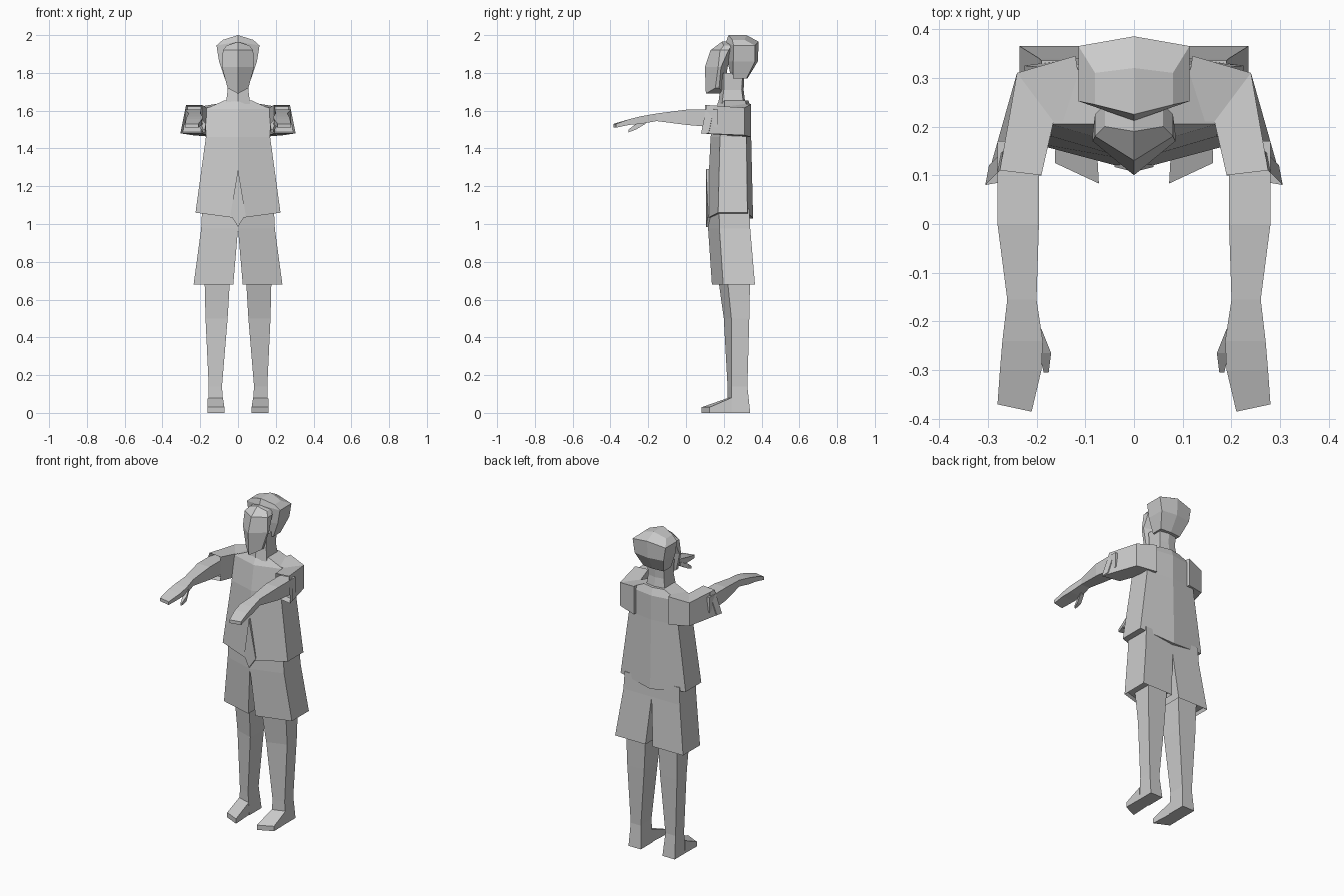
import bpy, bmesh
from mathutils import Vector

if "Cube" in bpy.data.objects:
    bpy.data.objects.remove(bpy.data.objects["Cube"], do_unlink=True)

shade = (.6, .6, .6, 1)
grey = bpy.data.materials.new("light_grey")
grey.use_nodes = True
grey.diffuse_color = shade
grey.node_tree.nodes["Principled BSDF"].inputs["Base Color"].default_value = shade


def loft(name, rings, side=1, recess=None):
    """Skin matching rings into a closed shape; recess hollows out the last cap."""
    bm = bmesh.new()
    loops = [[bm.verts.new((x * side, y, z)) for x, y, z in ring] for ring in rings]
    for lower, upper in zip(loops, loops[1:]):
        for i in range(len(lower)):
            bm.faces.new((lower[i - 1], lower[i], upper[i], upper[i - 1]))
    for loop in (loops[0], loops[-1]):
        cap = bm.faces.new(loop[:4])
        if len(loop) > 4:
            bm.faces.new(loop[3:] + loop[:1])
    bmesh.ops.recalc_face_normals(bm, faces=bm.faces)
    if recess:
        bmesh.ops.inset_individual(bm, faces=[cap], thickness=.01)
        bmesh.ops.translate(bm, verts=cap.verts, vec=Vector(recess))
    mesh = bpy.data.meshes.new(name)
    bm.to_mesh(mesh)
    bm.free()
    mesh.materials.append(grey)
    bpy.context.collection.objects.link(bpy.data.objects.new(name, mesh))


def hexagon(z, width, front, back, slant=.05, rise=0):
    """Level symmetric section, ridged in front and behind; rise lifts the ridges."""
    half = [(width, front + slant, z), (width, back - slant / 2, z)]
    mirrored = [(-x, y, height) for x, y, height in reversed(half)]
    return [(0, front, z + rise), *half, (0, back, z + rise), *mirrored]


def trapezoid(z, inner, outer, front, back, slant=.04):
    """Level four-sided section whose front runs back towards the outside."""
    return [(inner, front, z), (outer, front + slant, z), (outer, back, z), (inner, back, z)]


def upright(inner, outer, bottom, top, flare=0):
    """Upright section standing on the line between two plan points."""
    (x, y), (far_x, far_y) = inner, outer
    return [(x, y, bottom), (far_x + flare, far_y - flare, bottom),
            (far_x, far_y, top), (x, y, top)]


def across(y, inner, outer, bottom, top):
    """Upright section square to the forward direction."""
    return upright((inner, y), (outer, y), bottom, top)


# Shirt body, ending in shoulders and collar
loft("shirt", [
    hexagon(1.06, .225, .11, .355, slant=.06, rise=-.03),
    hexagon(1.46, .17, .13, .345),
    hexagon(1.61, .17, .155, .345),
    hexagon(1.655, .07, .175, .33, slant=.03)])

# Pointed flap hanging at the front of the shirt
flap = [(0, 1.29), (.04, 1.05), (0, .985), (-.04, 1.05)]
loft("shirt_flap", [[(x, depth + abs(x) / 4, z) for x, z in flap] for depth in (.107, .14)])

# Neck
loft("neck", [
    hexagon(1.63, .065, .17, .315, slant=.02),
    hexagon(1.71, .055, .18, .305, slant=.02),
    hexagon(1.8, .06, .18, .31, slant=.02)])

# Wedge face in front of a faceted cap of hair
loft("face", [
    hexagon(1.72, .055, .105, .2, rise=-.03),
    hexagon(1.83, .085, .1, .22, slant=.07),
    hexagon(1.92, .08, .13, .25),
    hexagon(1.945, .06, .19, .25, slant=.01, rise=.02)])
loft("hair", [
    hexagon(1.77, .07, .24, .325, slant=.01),
    hexagon(1.86, .1, .22, .38, slant=.03),
    hexagon(1.945, .114, .212, .385, slant=.04, rise=.02),
    hexagon(1.975, .08, .225, .32, slant=.02, rise=.025)])

for label, side in (("left", 1), ("right", -1)):
    # Sleeve bending forward into an open cuff
    loft(label + "_sleeve", [
        upright((.1, .21), (.12, .345), 1.46, 1.635),
        upright((.165, .21), (.24, .31), 1.47, 1.615),
        upright((.19, .1), (.275, .11), 1.48, 1.63, flare=.03)],
        side, recess=(0, .04, 0))

    # Arm and flat hand reaching forward
    loft(label + "_arm", [
        across(.17, .195, .28, 1.51, 1.605),
        across(0, .195, .28, 1.525, 1.605),
        across(-.155, .2, .26, 1.545, 1.585),
        across(-.24, .187, .27, 1.53, 1.57),
        across(-.3, .19, .275, 1.525, 1.555),
        upright((.21, -.385), (.28, -.37), 1.51, 1.53)], side)
    loft(label + "_thumb", [
        across(-.215, .19, .215, 1.53, 1.555),
        across(-.265, .17, .195, 1.5, 1.53),
        across(-.305, .175, .185, 1.485, 1.5)], side)

    # Wide leg of the shorts, open at the hem
    loft(label + "_shorts_leg", [
        trapezoid(1.08, 0, .19, .12, .335, slant=.055),
        trapezoid(.975, 0, .195, .117, .34, slant=.06),
        trapezoid(.68, .025, .235, .137, .365, slant=.06)],
        side, recess=(0, 0, .02))

    # Bare leg tapering into the ankle
    loft(label + "_leg", [
        trapezoid(.75, .04, .178, .165, .34, slant=.05),
        trapezoid(.5, .055, .172, .2, .335),
        trapezoid(.14, .085, .155, .22, .325, slant=.02),
        trapezoid(0, .075, .16, .22, .34, slant=.02)], side)

    # Low wedge foot with an angled toe
    loft(label + "_foot", [
        upright((.072, .083), (.162, .125), 0, .03),
        upright((.08, .225), (.16, .24), 0, .08)], side)
